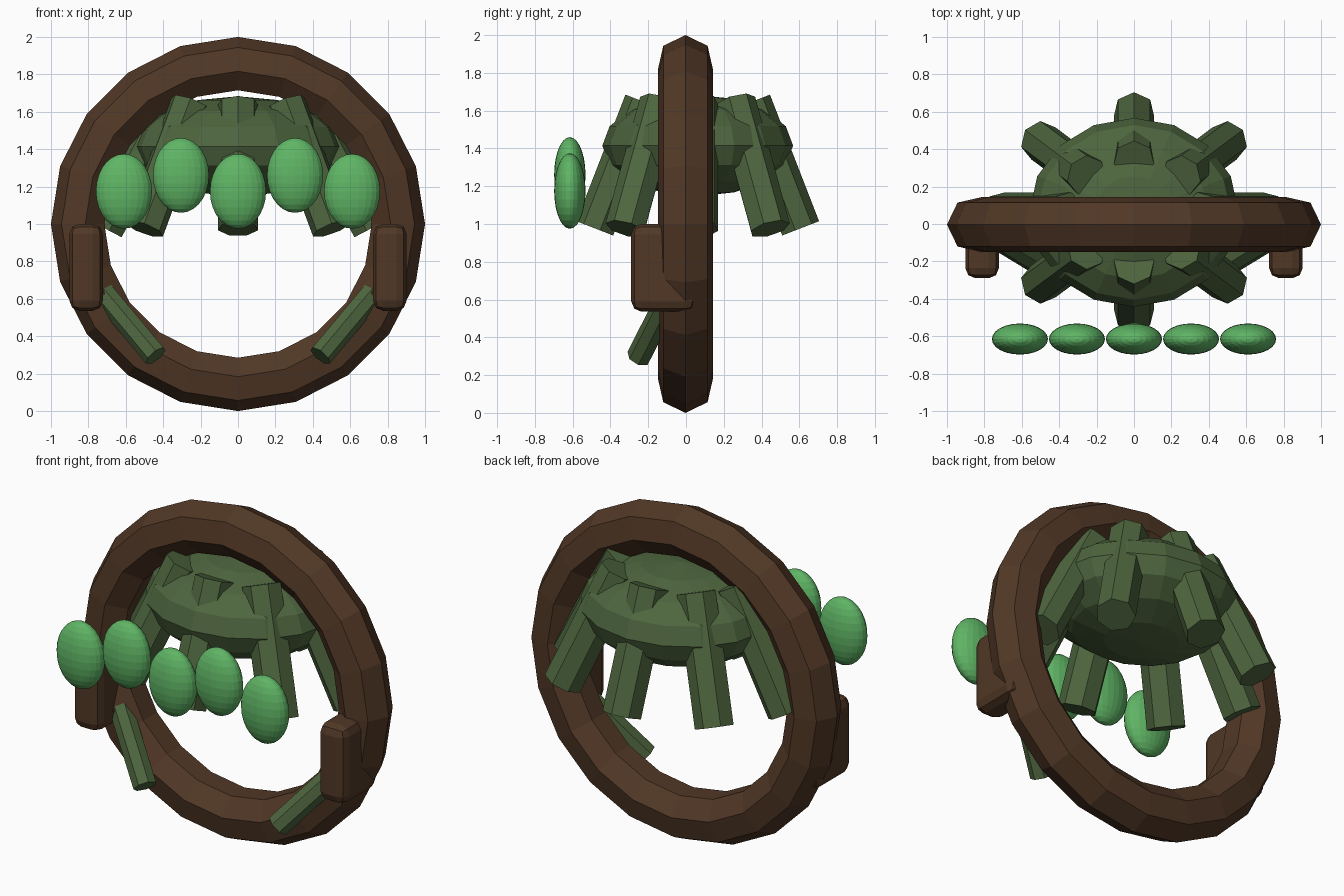
import bpy
import math
from mathutils import Vector

cube = bpy.data.objects.get("Cube")
if cube:
    bpy.data.objects.remove(cube, do_unlink=True)


def make_material(name, rgb):
    mat = bpy.data.materials.new(name)
    mat.use_nodes = True
    mat.diffuse_color = (*rgb, 1)
    mat.node_tree.nodes["Principled BSDF"].inputs["Base Color"].default_value = (*rgb, 1)
    return mat


bark = make_material("brown bark", (0.082, 0.039, 0.019))
moss = make_material("moss green", (0.075, 0.13, 0.048))
leaf = make_material("leaf green", (0.115, 0.46, 0.13))


def finish(name, mat):
    obj = bpy.context.object
    obj.name = name
    obj.data.materials.append(mat)
    return obj


def ellipsoid(name, mat, centre, radii, segments, rings):
    bpy.ops.mesh.primitive_uv_sphere_add(segments=segments, ring_count=rings, radius=1, location=centre)
    obj = finish(name, mat)
    obj.scale = radii
    return obj


def stem(name, mat, start, end, radius, sides=7):
    """Straight faceted cylinder between two points."""
    start, end = Vector(start), Vector(end)
    axis = end - start
    bpy.ops.mesh.primitive_cylinder_add(vertices=sides, radius=radius, depth=axis.length,
                                        location=(start + end) / 2)
    obj = finish(name, mat)
    obj.rotation_euler = axis.to_track_quat('Z', 'Y').to_euler()
    return obj


# Upright wooden ring
bpy.ops.mesh.primitive_torus_add(major_segments=20, minor_segments=7, major_radius=0.85,
                                 minor_radius=0.15, location=(0, -0.003, 1),
                                 rotation=(math.pi / 2, 0, 0))
finish("ring", bark)

# Flattened canopy with eight splayed stems
canopy_y = 0.062
ellipsoid("canopy", moss, (0, canopy_y, 1.415), (0.56, 0.505, 0.268), 16, 8)
for i in range(8):
    c, s = math.cos(i * math.pi / 4), math.sin(i * math.pi / 4)
    stem(f"canopy_stem_{i + 1}", moss, (0.36 * c, canopy_y + 0.28 * s, 1.645),
         (0.71 * c, canopy_y + 0.54 * s, 0.975), 0.11)

# Row of leaf pods in front
for i in range(-2, 3):
    z = 1.26 if i % 2 else 1.175
    ellipsoid(f"leaf_pod_{i + 3}", leaf, (0.305 * i, -0.615, z), (0.15, 0.083, 0.2), 24, 14)

# Grips and lower vines on both sides
for side, label in ((1, "left"), (-1, "right")):
    bpy.ops.mesh.primitive_cube_add(size=1, location=(side * 0.812, -0.12, 0.768))
    grip = finish(f"{label}_grip", bark)
    grip.scale = (0.18, 0.34, 0.465)
    bpy.ops.object.transform_apply(location=False, rotation=False, scale=True)
    bevel = grip.modifiers.new("rounded_edges", 'BEVEL')
    bevel.width = 0.055
    bevel.segments = 2
    stem(f"{label}_vine", moss, (side * 0.72, -0.08, 0.63), (side * 0.44, -0.25, 0.295), 0.066)
